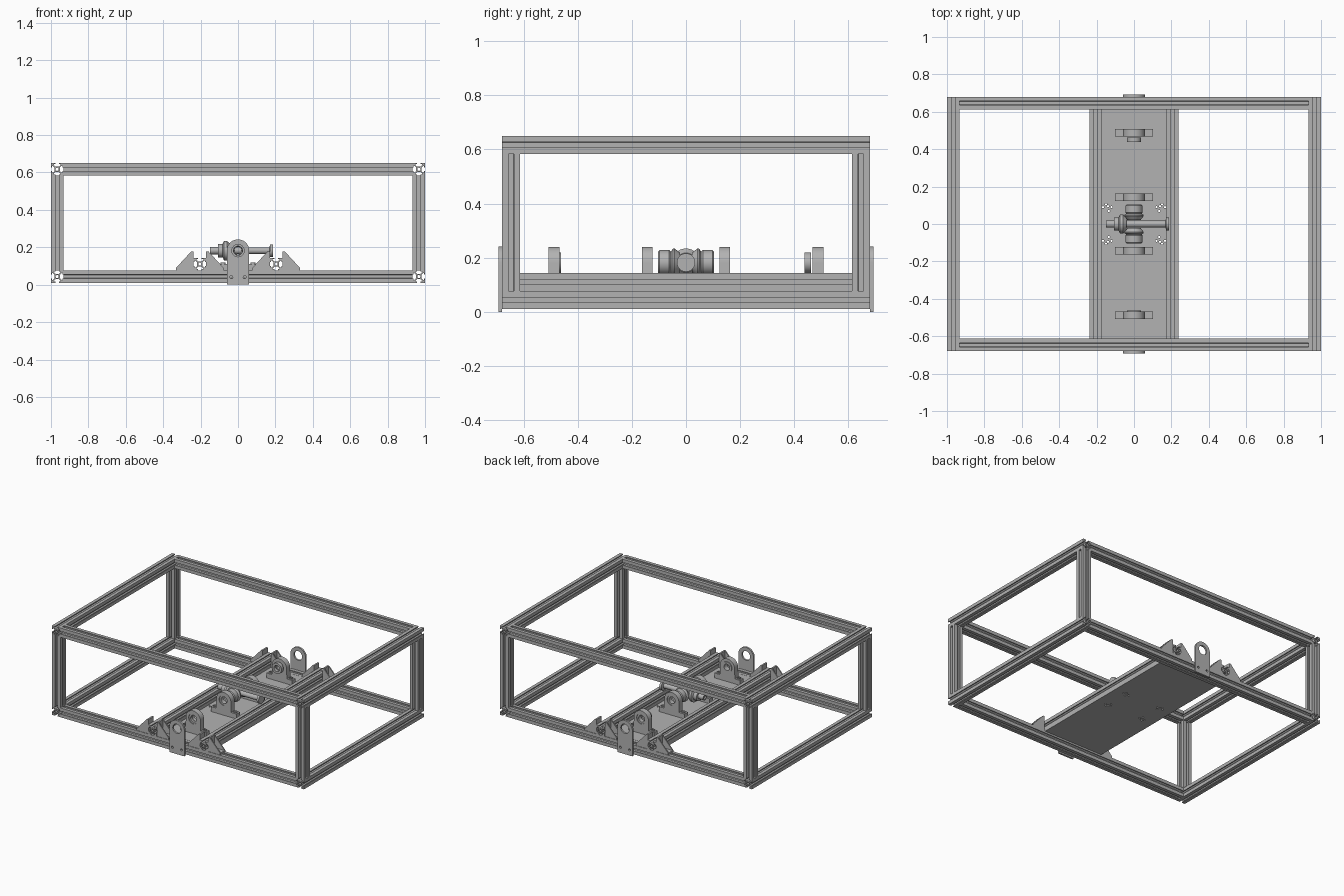
import bpy, bmesh
from math import pi, sin, cos, radians
from mathutils import Matrix

if "Cube" in bpy.data.objects:
    bpy.data.objects.remove(bpy.data.objects["Cube"], do_unlink=True)

metal = bpy.data.materials.new("grey metal")
metal.use_nodes = True
GREY = (0.45, 0.45, 0.45, 1)
metal.diffuse_color = GREY
metal.node_tree.nodes["Principled BSDF"].inputs["Base Color"].default_value = GREY

# Orientation of a profile's extrusion axis
TURN = {"z": Matrix(), "y": Matrix.Rotation(pi / 2, 4, "X"), "x": Matrix.Rotation(pi / 2, 4, "Y")}


def finish(name, mesh, loc, axis, flip=False):
    ob = bpy.data.objects.new(name, mesh)
    bpy.context.collection.objects.link(ob)
    mesh.materials.clear()
    mesh.materials.append(metal)
    spin = Matrix.Rotation(pi, 4, "Z") if flip else Matrix()
    ob.matrix_world = Matrix.Translation(loc) @ spin @ TURN[axis]
    bpy.ops.object.select_all(action="DESELECT")
    ob.select_set(True)
    bpy.context.view_layer.objects.active = ob
    bpy.ops.object.shade_smooth_by_angle(angle=radians(30))
    return ob


def prism(name, loops, depth, loc, axis):
    """Extrude a flat outline (first loop) with holes (other loops)."""
    cu = bpy.data.curves.new(name, "CURVE")
    cu.dimensions, cu.fill_mode, cu.extrude = "2D", "BOTH", depth / 2
    for pts in loops:
        sp = cu.splines.new("POLY")
        sp.points.add(len(pts) - 1)
        for p, (a, b) in zip(sp.points, pts):
            p.co = (a, b, 0, 1)
        sp.use_cyclic_u = True
    tmp = bpy.data.objects.new(name, cu)
    mesh = bpy.data.meshes.new_from_object(tmp)
    bpy.data.objects.remove(tmp)
    bm = bmesh.new()
    bm.from_mesh(mesh)
    bmesh.ops.remove_doubles(bm, verts=bm.verts, dist=1e-5)
    bmesh.ops.recalc_face_normals(bm, faces=bm.faces)
    bm.to_mesh(mesh)
    bm.free()
    return finish(name, mesh, loc, axis)


def lathe(name, profile, loc, axis, flip=False, steps=32):
    """Revolve (radius, height) points about the local z axis."""
    bm = bmesh.new()
    vs = [bm.verts.new((r, 0, h)) for r, h in profile]
    es = [bm.edges.new(pair) for pair in zip(vs, vs[1:])]
    bmesh.ops.spin(bm, geom=vs + es, cent=(0, 0, 0), axis=(0, 0, 1), angle=2 * pi, steps=steps)
    bmesh.ops.remove_doubles(bm, verts=bm.verts, dist=1e-5)
    bmesh.ops.recalc_face_normals(bm, faces=bm.faces)
    mesh = bpy.data.meshes.new(name)
    bm.to_mesh(mesh)
    bm.free()
    return finish(name, mesh, loc, axis, flip)


def circle(r, a=0, b=0, n=24):
    return [(a + r * cos(2 * pi * i / n), b + r * sin(2 * pi * i / n)) for i in range(n)]


def arch(r, a=0, b=0, n=20):
    return [(a + r * cos(pi * i / n), b + r * sin(pi * i / n)) for i in range(n + 1)]


# Slotted rail section, one quadrant turned four times
H = 0.0333
half = [(.42, .27), (.7, .55), (.82, .55), (.82, .3), (1, .3), (1, 1)]
quad = half + [(b, a) for a, b in half[-2::-1]]
section = []
for k in range(4):
    for a, b in quad:
        for _ in range(k):
            a, b = -b, a
        section.append((a * H, b * H))
rail_loops = [section, circle(0.25 * H, n=16)]


def rail(name, length, loc, axis):
    prism(name, rail_loops, length, loc, axis)


# Outer frame
X, Y = 1 - H, 0.68 - H
Z_LOW, Z_TOP = 0.0435, 0.617
for level, z in (("lower", Z_LOW), ("upper", Z_TOP)):
    for s, side in ((1, "left"), (-1, "right")):
        rail(f"{level}_{side}_rail", 1.36, (s * X, 0, z), "y")
    for s, side in ((1, "back"), (-1, "front")):
        rail(f"{level}_{side}_rail", 2 - 4 * H, (0, s * Y, z), "x")
for sx in (1, -1):
    for sy in (1, -1):
        rail("corner_post", Z_TOP - Z_LOW - 2 * H, (sx * X, sy * Y, (Z_LOW + Z_TOP) / 2), "z")

# Inner rails resting on the lower frame
DECK = Z_LOW + H
RX = 0.204
for s in (1, -1):
    rail("inner_rail", 1.36, (s * RX, 0, DECK + H), "y")

# Base plate with mounting holes
W, L = RX + H, 0.612
holes = []
for sx in (1, -1):
    for sy in (1, -1):
        for a, b in ((.165, .09), (.15, .105), (.135, .07), (.12, .09), (.14, .095)):
            holes.append(circle(0.006, sx * a, sy * b, 10))
prism("base_plate", [[(-W, -L), (W, -L), (W, L), (-W, L)]] + holes, 0.012, (0, 0, DECK - 0.006), "z")

# Corner gussets: two sloped webs with a foot and an upright leg
T, G = 0.012, 0.102
for sy in (1, -1):
    for s in (1, -1):
        for out in (1, -1):
            wall = s * RX + out * H
            web = [(0, 0), (out * 0.095, 0), (out * 0.095, T), (out * T, G), (0, G)]
            for e in (1, -1):
                prism("gusset_web", [web], 0.008, (wall, sy * Y + e * 0.026, DECK), "y")
            foot = [(0, 0), (out * 0.095, 0), (out * 0.095, T), (0, T)]
            leg = [(0, 0), (out * T, 0), (out * T, G), (0, G)]
            prism("gusset_foot", [foot], 0.05, (wall, sy * Y, DECK), "y")
            prism("gusset_leg", [leg], 0.05, (wall, sy * Y, DECK), "y")

# Round-topped pivot plates on the front and back
AXLE = 0.182
tab = [(-0.06, 0), (0.06, 0)] + arch(0.06, 0, AXLE)
tab_loops = [tab, circle(0.033, 0, AXLE)] + [circle(0.008, s * 0.036, 0.04, 12) for s in (1, -1)]
for s in (1, -1):
    prism("pivot_plate", tab_loops, 0.013, (0, s * 0.6865, 0), "y")

# Bearing blocks with eared feet and ring bearings
rise = AXLE - DECK
block = [(-0.102, 0), (0.102, 0), (0.102, 0.035), (0.06, 0.035)]
block += arch(0.058, 0, rise) + [(-0.06, 0.035), (-0.102, 0.035)]
ring = [(0.024, -0.015), (0.036, -0.015), (0.036, 0.015), (0.024, 0.015), (0.024, -0.015)]
screw = [(0, 0), (0.013, 0), (0.013, 0.008), (0.007, 0.008), (0.007, 0.003), (0, 0.003)]
for y in (-0.488, -0.143, 0.143, 0.488):
    prism("bearing_block", [block, circle(0.036, 0, rise)], 0.04, (0, y, DECK), "y")
    lathe("ring_bearing", ring, (0, y, AXLE), "y")
    for s in (1, -1):
        lathe("block_screw", screw, (s * 0.08, y, DECK + 0.035), "z", steps=16)

# Flanged sleeves beside the outer blocks
sleeve = [(0.022, -0.012), (0.038, -0.012), (0.038, 0.012), (0.022, 0.012), (0.022, -0.012)]
for y in (-0.474, 0.45):
    lathe("flanged_sleeve", sleeve, (0, y, AXLE), "y")

# Bevel gears: two facing along the axle, one on the cross shaft
gear = [(0.02, 0.022), (0.036, 0.022), (0.052, 0.042), (0.052, 0.048), (0.04, 0.056),
        (0.046, 0.062), (0.046, 0.098), (0.04, 0.104), (0.022, 0.104), (0.02, 0.022)]
lathe("front_bevel_gear", gear, (0, 0, AXLE), "y")
lathe("back_bevel_gear", gear, (0, 0, AXLE), "y", flip=True)
pinion = [(0, 0.04), (0.036, 0.04), (0.052, 0.06), (0.052, 0.075), (0.036, 0.082), (0.036, 0.108),
          (0.02, 0.108), (0.02, 0.15), (0.012, 0.15), (0.012, 0.14), (0, 0.14)]
lathe("pinion_gear", pinion, (0, 0, AXLE), "x", flip=True)
shaft = [(0, -0.06), (0.018, -0.06), (0.018, 0.168), (0.034, 0.172), (0.034, 0.188), (0, 0.188)]
lathe("cross_shaft", shaft, (0, 0, AXLE), "x")
